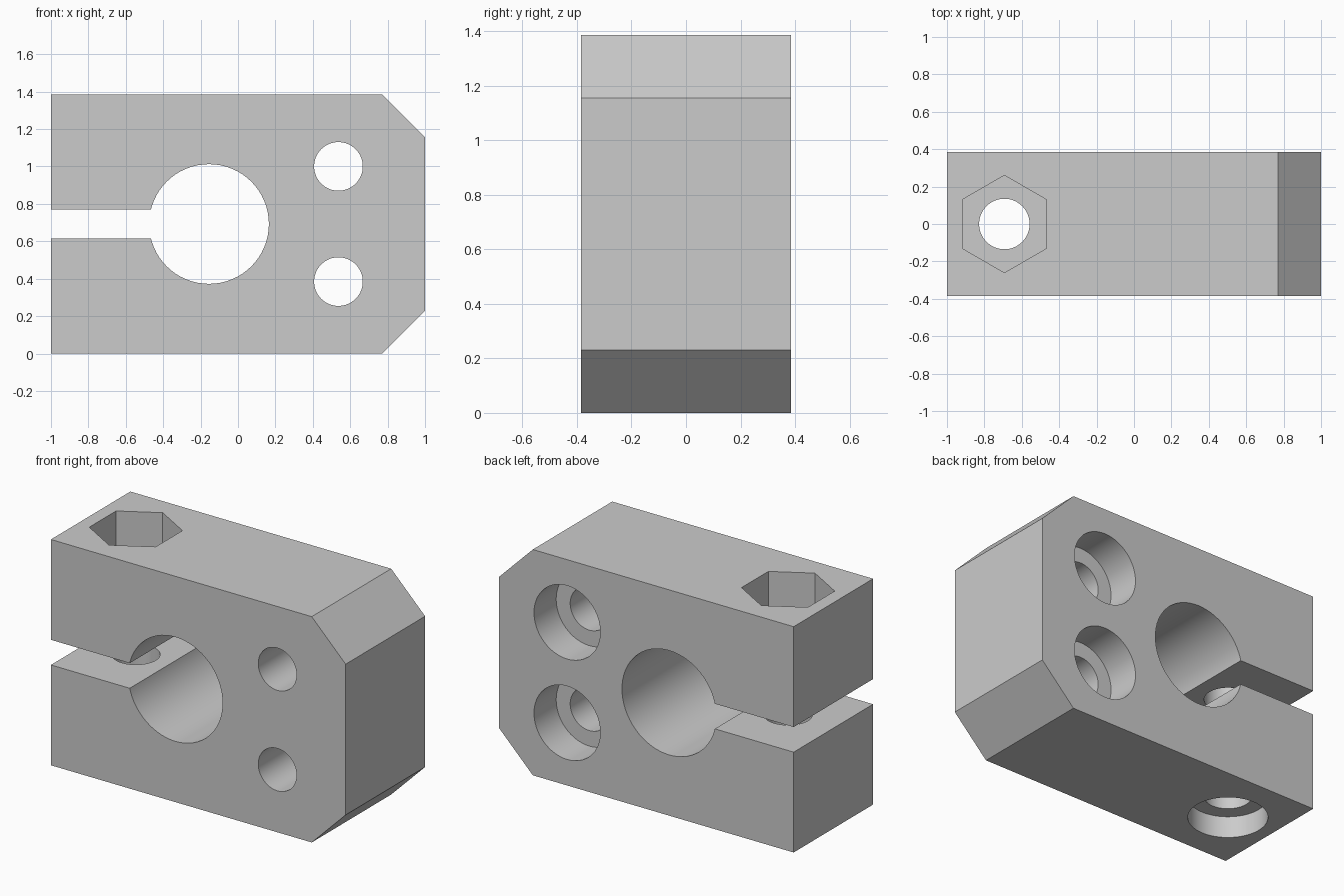
import bpy, bmesh, math

cube = bpy.data.objects.get("Cube")
if cube:
    bpy.data.objects.remove(cube, do_unlink=True)

W, D, H = 1.0, 0.385, 1.385      # half width, half depth, full height
CHAMFER = 0.23
MID = H / 2
BOLT_X = -0.693                  # clamp bolt axis
MOUNT_X = 0.537                  # mounting hole axis

grey = bpy.data.materials.new("light grey")
grey.use_nodes = True
colour = (0.6, 0.6, 0.6, 1)
grey.diffuse_color = colour
grey.node_tree.nodes["Principled BSDF"].inputs["Base Color"].default_value = colour

# Clamp body: chamfered profile extruded through the depth
profile = [(-W, 0), (W - CHAMFER, 0), (W, CHAMFER),
           (W, H - CHAMFER), (W - CHAMFER, H), (-W, H)]
bm = bmesh.new()
face = bm.faces.new([bm.verts.new((x, -D, z)) for x, z in profile])
ext = bmesh.ops.extrude_face_region(bm, geom=[face])
bmesh.ops.translate(bm, vec=(0, 2 * D, 0),
                    verts=[v for v in ext["geom"] if isinstance(v, bmesh.types.BMVert)])
bmesh.ops.recalc_face_normals(bm, faces=bm.faces)
mesh = bpy.data.meshes.new("clamp_block")
bm.to_mesh(mesh)
bm.free()
mesh.materials.append(grey)
block = bpy.data.objects.new("clamp_block", mesh)
bpy.context.collection.objects.link(block)
bpy.context.view_layer.objects.active = block


def cut():
    """Subtract the active object from the block and remove it."""
    cutter = bpy.context.object
    cutter.hide_render = True
    bpy.context.view_layer.objects.active = block
    mod = block.modifiers.new("cut", "BOOLEAN")
    mod.operation = "DIFFERENCE"
    mod.solver = "EXACT"
    mod.object = cutter
    bpy.ops.object.modifier_apply(modifier=mod.name)
    bpy.data.objects.remove(cutter, do_unlink=True)


def drill_y(x, z, radius, y0, y1):
    bpy.ops.mesh.primitive_cylinder_add(vertices=64, radius=radius, depth=y1 - y0,
                                        location=(x, (y0 + y1) / 2, z),
                                        rotation=(math.pi / 2, 0, 0))
    cut()


def drill_z(radius, z0, z1, sides=64):
    bpy.ops.mesh.primitive_cylinder_add(vertices=sides, radius=radius, depth=z1 - z0,
                                        location=(BOLT_X, 0, (z0 + z1) / 2))
    cut()


# Main bore
drill_y(-0.155, MID, 0.32, -1, 1)

# Clamping slot from the left end into the bore
bpy.ops.mesh.primitive_cube_add(size=1, location=(-0.7, 0, MID))
bpy.context.object.scale = (1, 2, 0.154)
cut()

# Two mounting holes, counterbored from the back
for z in (MID - 0.308, MID + 0.308):
    drill_y(MOUNT_X, z, 0.13, -1, 1)
    drill_y(MOUNT_X, z, 0.225, D - 0.215, 1)

# Clamp bolt hole with hexagonal nut pocket above and counterbore below
drill_z(0.135, -1, 2)
drill_z(0.26, H - 0.27, 2, sides=6)
drill_z(0.227, -1, 0.135)

# Smooth bores, sharp edges
bpy.ops.object.select_all(action="DESELECT")
block.select_set(True)
bpy.context.view_layer.objects.active = block
bpy.ops.object.shade_smooth_by_angle(angle=math.radians(30))
